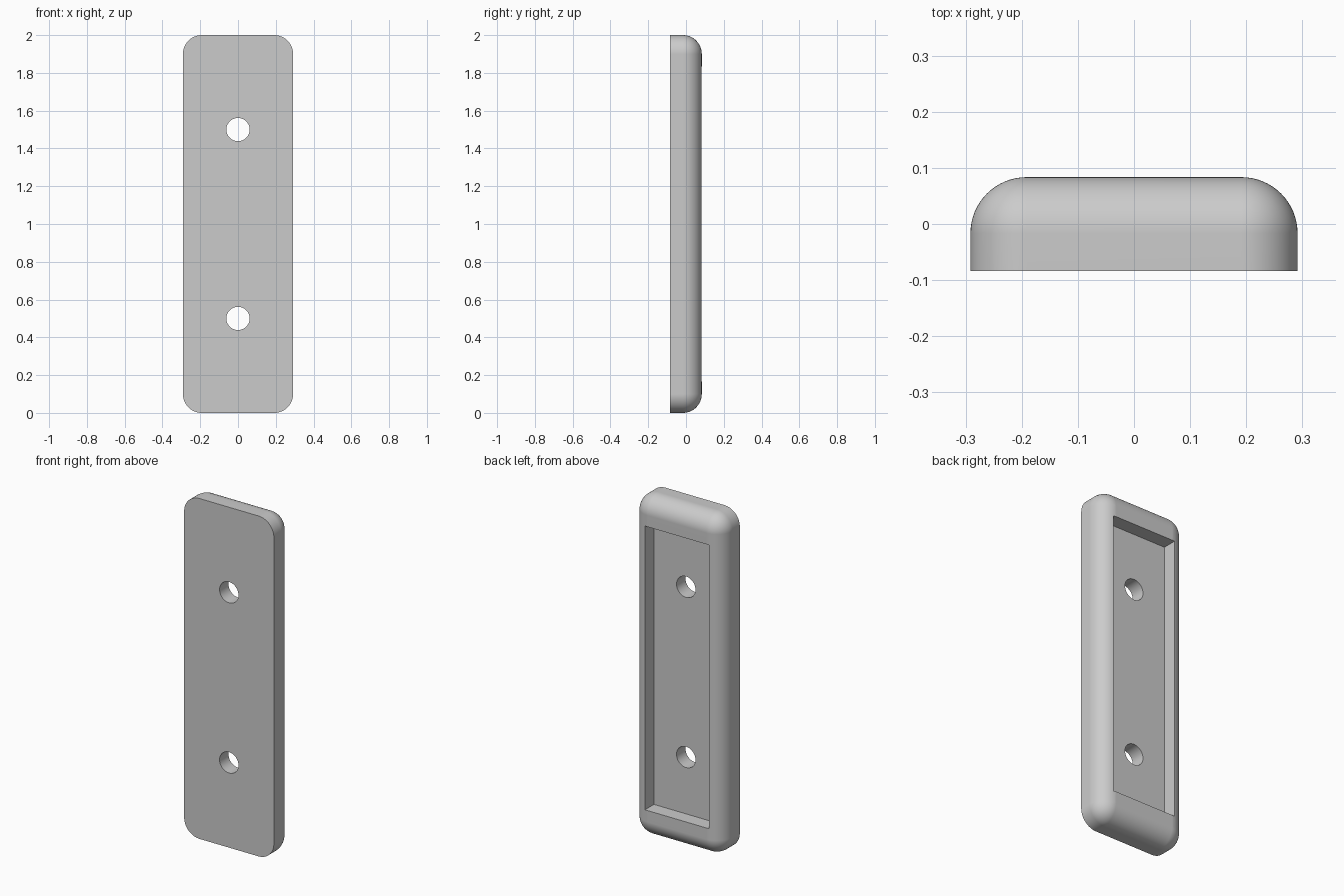
import bpy
import bmesh
import math
from mathutils import Matrix, Vector

if "Cube" in bpy.data.objects:
    bpy.data.objects.remove(bpy.data.objects["Cube"], do_unlink=True)

WIDTH, DEPTH, HEIGHT = 0.583, 0.167, 2.0
RADIUS = 0.1
POCKET_W, POCKET_H = 0.417, 1.667
HOLE_R = 0.0615

grey = bpy.data.materials.new("plain grey")
grey.use_nodes = True
grey.diffuse_color = (0.6, 0.6, 0.6, 1)
grey.node_tree.nodes["Principled BSDF"].inputs["Base Color"].default_value = (0.6, 0.6, 0.6, 1)


def make_object(name, bm):
    mesh = bpy.data.meshes.new(name)
    bm.to_mesh(mesh)
    bm.free()
    mesh.materials.append(grey)
    obj = bpy.data.objects.new(name, mesh)
    bpy.context.collection.objects.link(obj)
    return obj


def box(size, centre):
    bm = bmesh.new()
    bmesh.ops.create_cube(bm, size=1)
    bmesh.ops.scale(bm, vec=Vector(size), verts=bm.verts)
    bmesh.ops.translate(bm, vec=Vector(centre), verts=bm.verts)
    return bm


def cut(target, cutter):
    mod = target.modifiers.new("cut", "BOOLEAN")
    mod.operation = "DIFFERENCE"
    mod.solver = "EXACT"
    mod.object = cutter
    cutter.hide_render = True
    bpy.context.view_layer.objects.active = target
    bpy.ops.object.modifier_apply(modifier=mod.name)
    bpy.data.objects.remove(cutter, do_unlink=True)


# Plate: every edge is rounded except the flat front outline
bm = box((WIDTH, DEPTH, HEIGHT), (0, 0, HEIGHT / 2))
rounded = [e for e in bm.edges if any(v.co.y > 0 for v in e.verts)]
bmesh.ops.bevel(bm, geom=rounded, offset=RADIUS, offset_type="OFFSET",
                segments=16, profile=0.5, affect="EDGES", clamp_overlap=False)
plate = make_object("plate", bm)

# Rectangular recess in the back, half the thickness deep
cut(plate, make_object("recess_cutter", box((POCKET_W, DEPTH, POCKET_H), (0, DEPTH / 2, HEIGHT / 2))))

# Two through holes
for z in (0.5, 1.5):
    bm = bmesh.new()
    bmesh.ops.create_cone(bm, cap_ends=True, segments=64, radius1=HOLE_R, radius2=HOLE_R, depth=1,
                          matrix=Matrix.Translation((0, 0, z)) @ Matrix.Rotation(math.pi / 2, 4, "X"))
    cut(plate, make_object("hole_cutter", bm))

# Smooth fillets with crisp edges
bpy.ops.object.select_all(action="DESELECT")
plate.select_set(True)
bpy.context.view_layer.objects.active = plate
bpy.ops.object.shade_smooth_by_angle(angle=math.radians(30))
weighted = plate.modifiers.new("weighted_normals", "WEIGHTED_NORMAL")
weighted.keep_sharp = True
